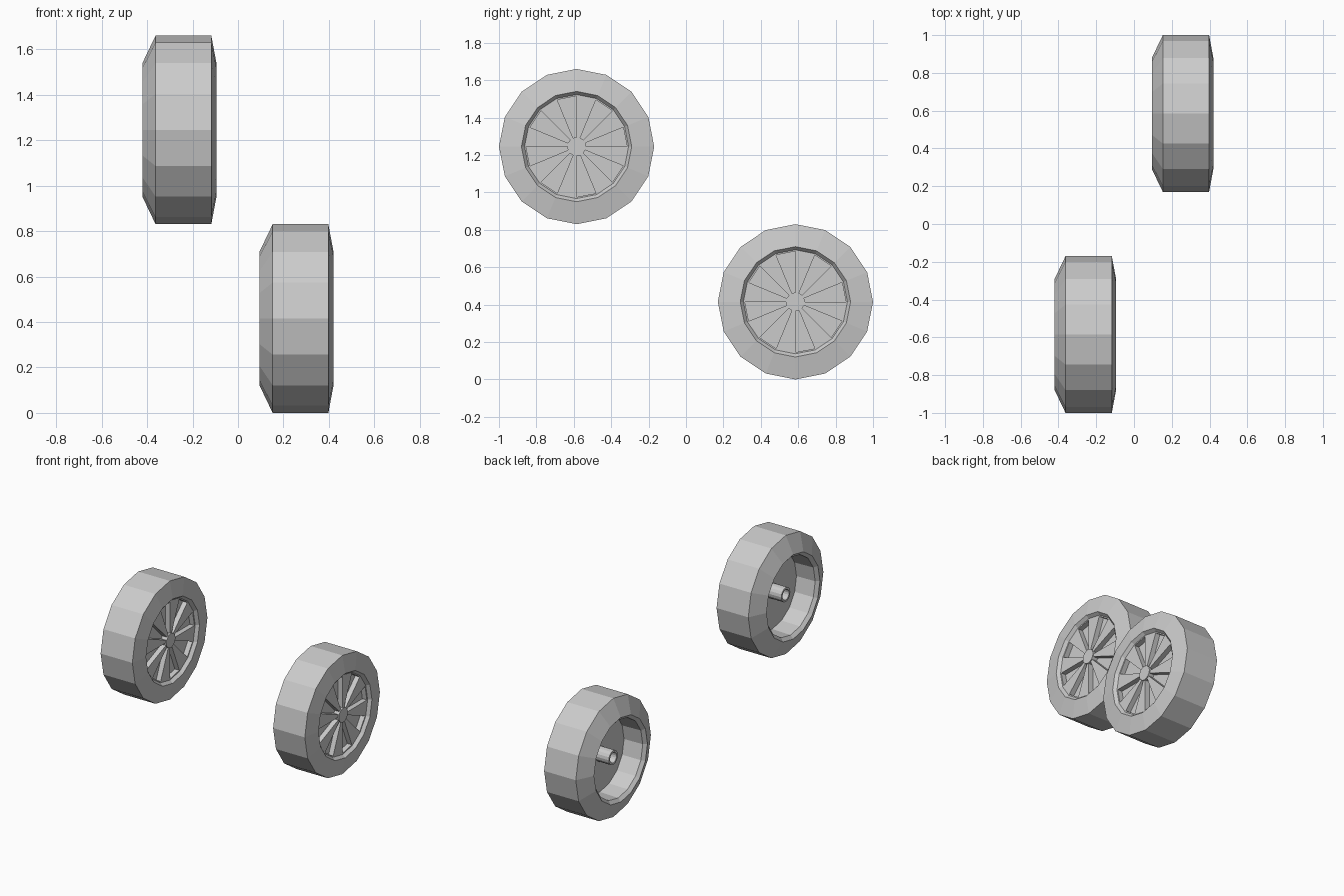
import bpy, bmesh
from math import cos, sin, tau

if "Cube" in bpy.data.objects:
    bpy.data.objects.remove(bpy.data.objects["Cube"])

SIDES = 16
# half section of a wheel: (distance along axle, radius), front hub to hollow back
FACE = 3  # index of the profile span holding the spoke pockets
PROFILE = [(0.148, 0), (0.148, 0.05), (0.141, 0.05), (0.141, 0.05), (0.141, 0.27),
           (0.141, 0.278), (0.1625, 0.295), (0.14, 0.415), (-0.105, 0.415),
           (-0.1625, 0.295), (-0.142, 0.272), (0.0, 0.268), (0.0, 0.05),
           (-0.105, 0.05), (-0.105, 0.036), (-0.03, 0.036), (-0.03, 0)]


def make_wheel(name, location):
    bm = bmesh.new()
    # lathe the section around the x axis
    rings = [[bm.verts.new((x, r * cos(tau * k / SIDES), r * sin(tau * k / SIDES)))
              for k in range(SIDES)] for x, r in PROFILE]
    pockets = []
    for i in range(len(rings) - 1):
        for k in range(SIDES):
            n = (k + 1) % SIDES
            face = bm.faces.new((rings[i][k], rings[i + 1][k],
                                 rings[i + 1][n], rings[i][n]))
            if i == FACE and k % 2 == 0:
                pockets.append(face)
    # sink every other sector to leave raised spokes
    for face in bmesh.ops.extrude_discrete_faces(bm, faces=pockets)["faces"]:
        bmesh.ops.translate(bm, verts=face.verts[:], vec=(-0.035, 0, 0))
    bmesh.ops.remove_doubles(bm, verts=bm.verts[:], dist=0.0005)
    bmesh.ops.recalc_face_normals(bm, faces=bm.faces[:])
    mesh = bpy.data.meshes.new(name)
    bm.to_mesh(mesh)
    bm.free()
    wheel = bpy.data.objects.new(name, mesh)
    wheel.location = location
    bpy.context.collection.objects.link(wheel)


# lower and upper wheel
make_wheel("lower_wheel", (0.2575, 0.585, 0.415))
make_wheel("upper_wheel", (-0.2575, -0.585, 1.245))
